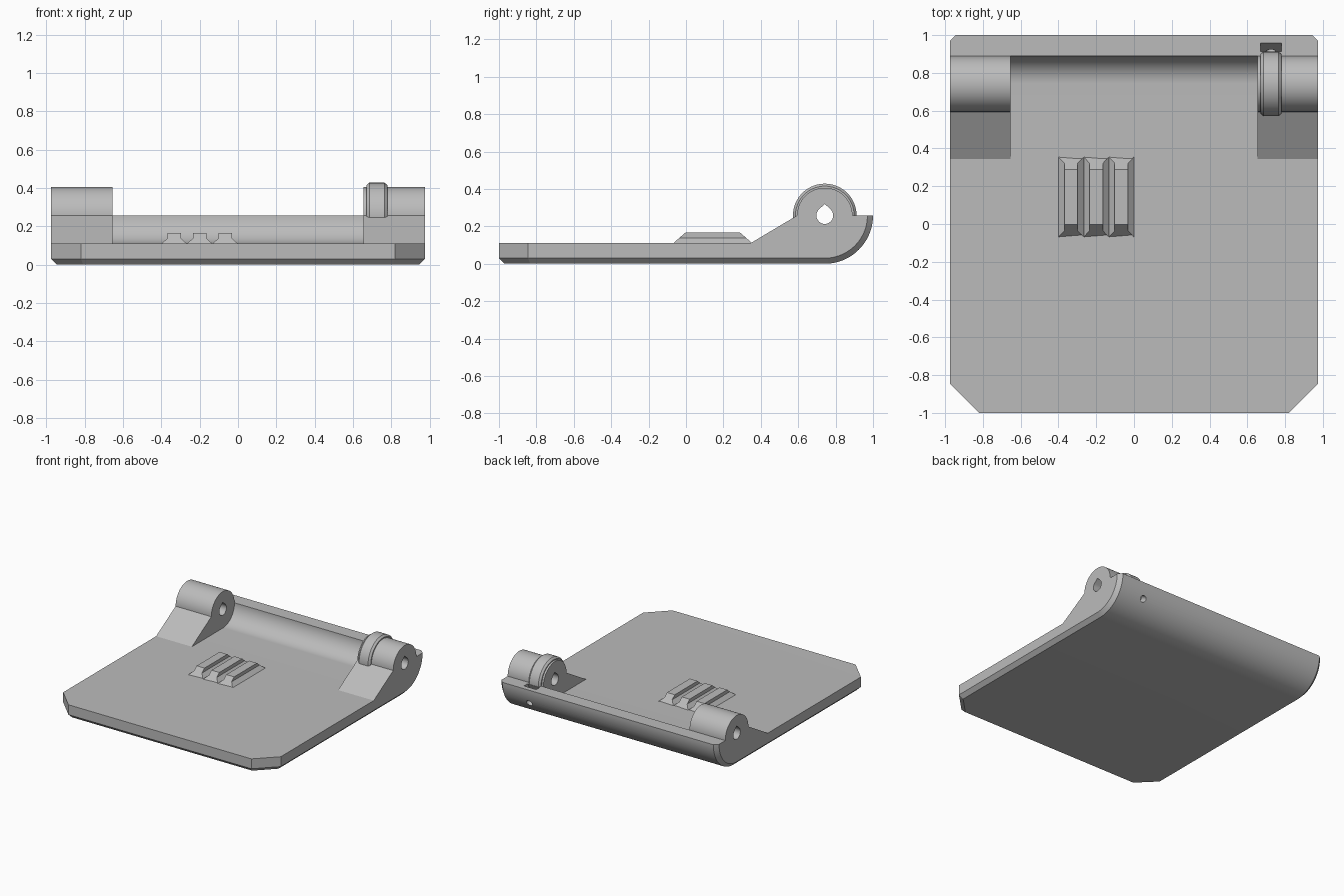
import bpy, bmesh, math
from mathutils import Vector, Matrix

cube = bpy.data.objects.get("Cube")
if cube:
    bpy.data.objects.remove(cube, do_unlink=True)

# Shared dimensions
HALF_W = 0.975
CY, CZ = 0.742, 0.258          # hinge axis
R_OUT, R_IN = 0.258, 0.148     # outer curl and knuckle radius
TOP = CZ - R_IN                # plate top height
BEVEL = 0.03
KNUCKLE_X = 0.655
SEG = 24

grey = bpy.data.materials.new("matte grey")
grey.use_nodes = True
colour = (0.5, 0.5, 0.5, 1)
grey.diffuse_color = colour
grey.node_tree.nodes["Principled BSDF"].inputs["Base Color"].default_value = colour


def arc(radius, start, end, n=SEG):
    """Points (y, z) on an arc round the hinge axis, angles in degrees."""
    angles = [math.radians(start + (end - start) * i / n) for i in range(n + 1)]
    return [(CY + radius * math.cos(a), CZ + radius * math.sin(a)) for a in angles]


def finish(bm, name):
    bmesh.ops.recalc_face_normals(bm, faces=bm.faces)
    mesh = bpy.data.meshes.new(name)
    bm.to_mesh(mesh)
    bm.free()
    obj = bpy.data.objects.new(name, mesh)
    bpy.context.collection.objects.link(obj)
    mesh.materials.append(grey)
    return obj


def skin(bm, rings, closed=False):
    """Bridge matching rings of points, with caps unless closed."""
    loops = [[bm.verts.new(p) for p in ring] for ring in rings]
    n = len(loops[0])
    for a, b in zip(loops, loops[1:]):
        for i in range(n):
            j = (i + 1) % n
            bm.faces.new((a[i], a[j], b[j], b[i]))
    bm.faces.new(loops[0])
    bm.faces.new(loops[-1])


def smooth(objs):
    bpy.ops.object.select_all(action='DESELECT')
    for o in objs:
        o.select_set(True)
    bpy.context.view_layer.objects.active = objs[0]
    bpy.ops.object.shade_smooth_by_angle(angle=math.radians(30))


def cut(obj, cutter):
    mod = obj.modifiers.new("cut", 'BOOLEAN')
    mod.operation = 'DIFFERENCE'
    mod.solver = 'EXACT'
    mod.object = cutter
    bpy.context.view_layer.objects.active = obj
    bpy.ops.object.modifier_apply(modifier=mod.name)
    bpy.data.objects.remove(cutter, do_unlink=True)


# Plate with a curled back edge, bevelled along its underside
inner = arc(R_IN, 0, -90) + [(-1, TOP)]
full = inner + [(-1, BEVEL), (-1 + BEVEL, 0)] + arc(R_OUT, -90, 0)
end = inner + [(-1, BEVEL), (-1 + BEVEL, BEVEL)] + arc(R_OUT - BEVEL, -90, 0)
sections = [(-HALF_W, end), (BEVEL - HALF_W, full), (HALF_W - BEVEL, full), (HALF_W, end)]
bm = bmesh.new()
skin(bm, [[(x, y, z) for y, z in ring] for x, ring in sections])
bmesh.ops.recalc_face_normals(bm, faces=bm.faces)
# Clipped front corners and their lower bevel
root = math.sqrt(2)
for side in (-1, 1):
    for normal, dist in ((Vector((side, -1, 0)), 1.82),
                         (Vector((side, -1, -root)), 1.82 - root * BEVEL)):
        co = normal * (dist / normal.length_squared)
        res = bmesh.ops.bisect_plane(bm, geom=bm.verts[:] + bm.edges[:] + bm.faces[:],
                                     plane_co=co, plane_no=normal, clear_outer=True)
        rim = [e for e in res["geom_cut"] if isinstance(e, bmesh.types.BMEdge)]
        bmesh.ops.holes_fill(bm, edges=rim, sides=0)
plate = finish(bm, "plate")

# Nut slot and set screw hole, aimed at the hinge axis
TILT = math.radians(-28)
aim = Vector((0, math.cos(TILT), math.sin(TILT)))
axis = Vector((0.725, CY, CZ))
turn = Matrix.Rotation(TILT, 4, 'X')
bm = bmesh.new()
bmesh.ops.create_cube(bm, size=1, matrix=Matrix.Translation(axis + aim * 0.172) @ turn
                      @ Matrix.Translation((0, 0, 0.06)) @ Matrix.Diagonal((0.11, 0.04, 0.25, 1)))
cut(plate, finish(bm, "slot_cutter"))
bm = bmesh.new()
bmesh.ops.create_cone(bm, cap_ends=True, segments=20, radius1=0.026, radius2=0.026, depth=0.14,
                      matrix=Matrix.Translation(axis + aim * 0.23) @ turn
                      @ Matrix.Rotation(math.pi / 2, 4, 'X'))
cut(plate, finish(bm, "screw_cutter"))

# Hinge knuckles with ramps and a teardrop axle hole
outline = [(0.345, TOP)] + arc(R_IN, 180, 0, 2 * SEG) + arc(R_IN, 0, -90)[1:]
teardrop = arc(0.045, 135, 405) + [(CY, CZ + 0.062)]


def knuckle(name, x0, x1):
    bm = bmesh.new()
    edges = []
    for loop in (outline, teardrop):
        vs = [bm.verts.new((x0, y, z)) for y, z in loop]
        edges += [bm.edges.new((vs[i - 1], vs[i])) for i in range(len(vs))]
    bmesh.ops.triangle_fill(bm, edges=edges, use_beauty=True, use_dissolve=False)
    res = bmesh.ops.extrude_face_region(bm, geom=bm.faces[:], use_keep_orig=True)
    moved = [v for v in res["geom"] if isinstance(v, bmesh.types.BMVert)]
    bmesh.ops.translate(bm, verts=moved, vec=(x1 - x0, 0, 0))
    return finish(bm, name)


left = knuckle("left_knuckle", KNUCKLE_X, HALF_W)
right = knuckle("right_knuckle", -HALF_W, -KNUCKLE_X)

# Raised band round the left knuckle
band_profile = [(-0.055, 0.14), (-0.055, 0.157), (-0.04, 0.17),
                (0.04, 0.17), (0.055, 0.157), (0.055, 0.14)]
bm = bmesh.new()
columns = [arc(r, 0, 205, 2 * SEG) for _, r in band_profile]
skin(bm, [[(axis.x + dx, *col[i]) for (dx, _), col in zip(band_profile, columns)]
          for i in range(2 * SEG + 1)])
band = finish(bm, "knuckle_band")

# Three parallel grip ridges with sloping ends
ridge_profile = [(-0.066, 0.1), (-0.066, TOP), (-0.035, 0.138), (-0.035, 0.166),
                 (0.035, 0.166), (0.035, 0.138), (0.066, TOP), (0.066, 0.1)]


def ridge_end(x, sign):
    return [(x + dx, 0.143 + sign * (0.211 - 1.15 * max(0, z - TOP)), z)
            for dx, z in ridge_profile]


for i in range(3):
    x = -0.333 + 0.133 * i
    bm = bmesh.new()
    skin(bm, [ridge_end(x, -1), ridge_end(x, 1)])
    finish(bm, f"grip_ridge_{i + 1}")

smooth([plate, left, right, band])
